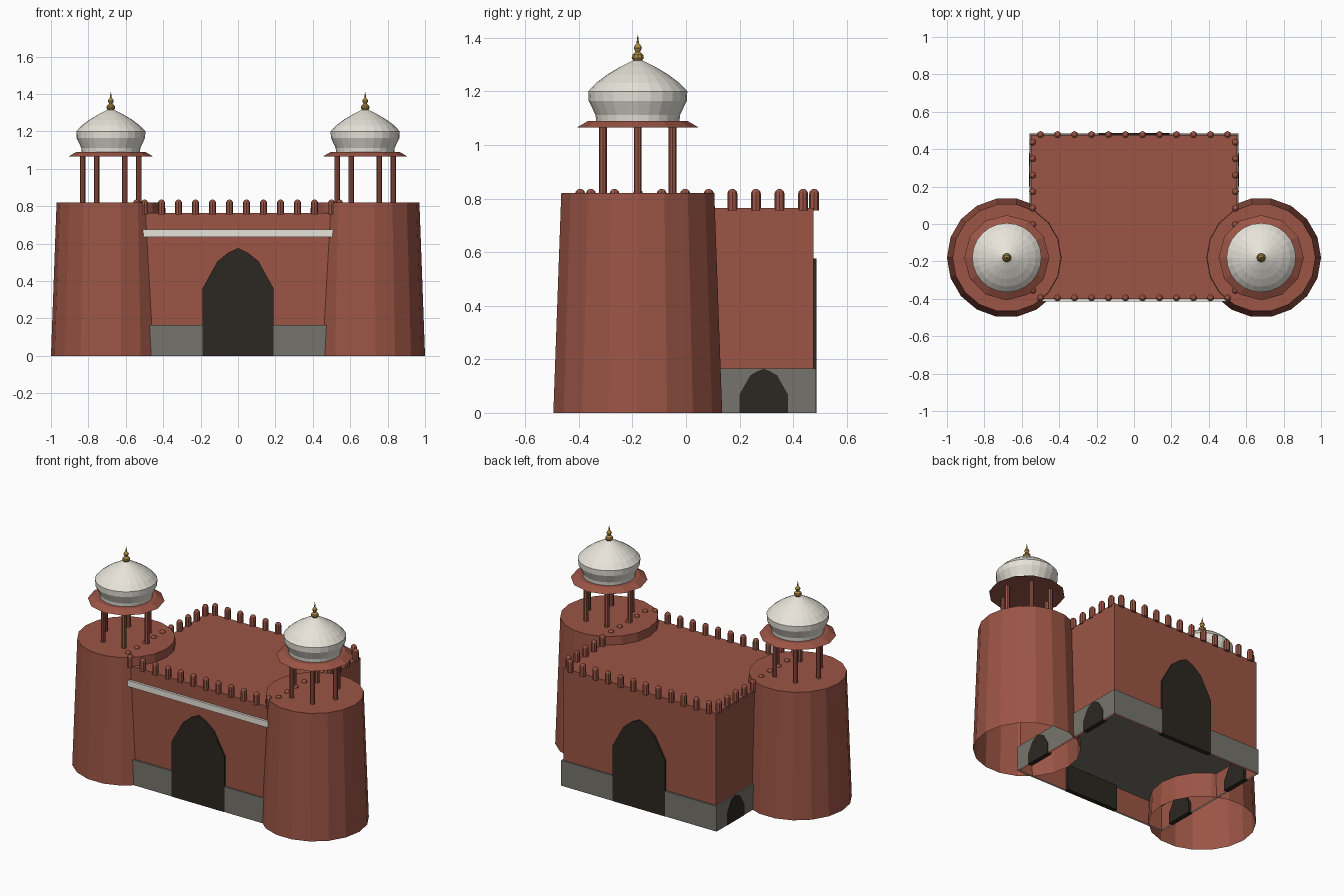
import bpy, math
from math import cos, sin, pi

if "Cube" in bpy.data.objects:
    bpy.data.objects.remove(bpy.data.objects["Cube"])


def mat(name, col):
    m = bpy.data.materials.new(name)
    m.diffuse_color = (*col, 1)
    m.use_nodes = True
    m.node_tree.nodes["Principled BSDF"].inputs["Base Color"].default_value = m.diffuse_color
    return m


RED = mat("red_sandstone", (0.33, 0.09, 0.06))
MARBLE = mat("marble", (0.80, 0.77, 0.70))
GREY = mat("plinth_stone", (0.18, 0.175, 0.15))
DARK = mat("dark_opening", (0.025, 0.02, 0.015))
GOLD = mat("gold", (0.40, 0.25, 0.06))


def make(name, verts, faces, material):
    me = bpy.data.meshes.new(name)
    me.from_pydata(verts, [], faces)
    me.materials.append(material)
    ob = bpy.data.objects.new(name, me)
    bpy.context.collection.objects.link(ob)
    return ob


def lathe(name, profile, n, centres, material, cap_bottom=True):
    """Revolve (radius, z) points, listed upwards, about each (x, y) centre."""
    verts, faces = [], []
    for cx, cy in centres:
        b = len(verts)
        for r, z in profile:
            verts += [(cx + r * cos(2 * pi * i / n), cy + r * sin(2 * pi * i / n), z) for i in range(n)]
        for k in range(len(profile) - 1):
            for i in range(n):
                j = (i + 1) % n
                lo, hi = b + k * n, b + (k + 1) * n
                faces.append((lo + i, lo + j, hi + j, hi + i))
        top = b + (len(profile) - 1) * n
        faces.append(tuple(range(top, top + n)))
        if cap_bottom:
            faces.append(tuple(reversed(range(b, b + n))))
    return make(name, verts, faces, material)


def box(name, x0, x1, y0, y1, z0, z1, material, bottom=True):
    verts = [(x, y, z) for z in (z0, z1) for x, y in ((x0, y0), (x1, y0), (x1, y1), (x0, y1))]
    faces = [(4, 5, 6, 7)] + [(i, (i + 1) % 4, (i + 1) % 4 + 4, i + 4) for i in range(4)]
    if bottom:
        faces.append((3, 2, 1, 0))
    return make(name, verts, faces, material)


def arch(name, half, depth, loc, angle):
    """Pointed-arch slab, outward face towards local -y."""
    outline = [(-half[0][0], 0), (half[0][0], 0)] + half + [(-x, z) for x, z in reversed(half[:-1])]
    n = len(outline)
    verts = [(x, y, z) for y in (0, depth) for x, z in outline]
    faces = [tuple(range(n)), tuple(reversed(range(n, 2 * n)))]
    faces += [((i + 1) % n, i, i + n, (i + 1) % n + n) for i in range(n)]
    ob = make(name, verts, faces, DARK)
    ob.location = loc
    ob.rotation_euler.z = angle


# main hall, plinth and front cornice
box("hall", -0.55, 0.55, -0.40, 0.475, 0, 0.765, RED, bottom=False)
box("plinth", -0.56, 0.56, -0.41, 0.485, 0, 0.165, GREY, bottom=False)
box("front_cornice", -0.53, 0.53, -0.415, -0.39, 0.635, 0.675, MARBLE)

# gates front and back, small side arches
gate = [(0.19, 0.36), (0.11, 0.505), (0.055, 0.55), (0, 0.577)]
small = [(0.09, 0.07), (0.05, 0.14), (0.025, 0.155), (0, 0.165)]
arch("front_gate", gate, 0.03, (0, -0.412, 0), 0)
arch("back_gate", gate, 0.03, (0, 0.487, 0), pi)
for y in (0.29, -0.22):
    arch("right_arch", small, 0.03, (0.562, y, 0), pi / 2)
    arch("left_arch", small, 0.03, (-0.562, y, 0), -pi / 2)

# rounded merlons along the roof edge
spots = [(-0.5 + i / 11, y) for i in range(12) for y in (-0.395, 0.478)]
spots += [(x, -0.355 + 0.088 * i) for i in range(10) for x in (-0.542, 0.542)]
merlon = [(0.019, 0.755), (0.019, 0.815), (0.0165, 0.826), (0.01, 0.833), (0.002, 0.836)]
lathe("merlons", merlon, 8, spots, RED)

# corner towers with domed kiosks
for side, cx in (("left", -0.68), ("right", 0.68)):
    c = [(cx, -0.18)]
    lathe(side + "_tower", [(0.32, 0), (0.29, 0.82)], 18, c, RED, cap_bottom=False)
    posts = [(cx + 0.15 * cos(i * pi / 3), -0.18 + 0.15 * sin(i * pi / 3)) for i in range(6)]
    lathe(side + "_kiosk_columns", [(0.0145, 0.815), (0.0145, 1.075)], 8, posts, RED)
    lathe(side + "_eave", [(0.2275, 1.065), (0.185, 1.09)], 12, c, RED)
    dome = [(0.155, 1.085), (0.158, 1.112), (0.183, 1.165), (0.185, 1.2), (0.155, 1.232),
            (0.115, 1.262), (0.065, 1.292), (0.025, 1.312), (0.008, 1.317)]
    lathe(side + "_dome", dome, 24, c, MARBLE)
    finial = [(0.012, 1.308), (0.024, 1.325), (0.021, 1.337), (0.009, 1.347), (0.016, 1.362),
              (0.013, 1.37), (0.005, 1.38), (0.001, 1.41)]
    lathe(side + "_finial", finial, 10, c, GOLD)
